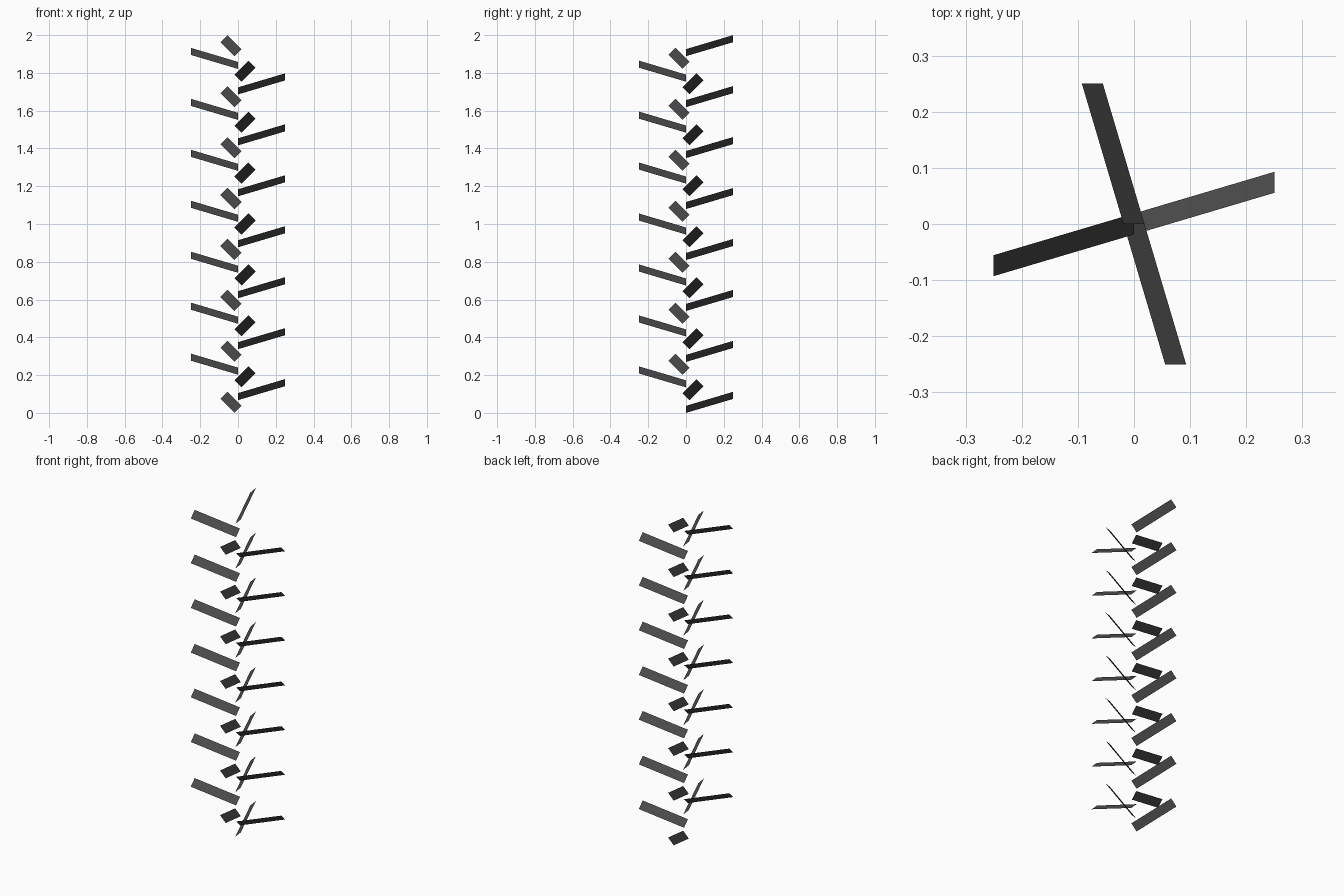
import bpy
from math import radians
from mathutils import Vector

if "Cube" in bpy.data.objects:
    bpy.data.objects.remove(bpy.data.objects["Cube"])

COUNT = 29                      # slats climbing the spiral
HALF_W = 0.0187                 # half width of a slat along each of y and z
RISE = 0.0742                   # sideways and upward drift along a slat
REACH = 0.25
HEIGHT = 2 * HALF_W + RISE
STEP = (2.0 - HEIGHT) / (COUNT - 1)

# Dark grey slat finish
dark = bpy.data.materials.new("dark_grey")
dark.diffuse_color = (0.07, 0.07, 0.07, 1)
dark.use_nodes = True
dark.node_tree.nodes["Principled BSDF"].inputs["Base Color"].default_value = dark.diffuse_color

# One flat tilted rectangle, pointing along +x and twisted 45 degrees
low, high = Vector((0, HALF_W, 0)), Vector((0, -HALF_W, 2 * HALF_W))
along = Vector((REACH, RISE, RISE))
mesh = bpy.data.meshes.new("slat")
mesh.from_pydata([low, high, high + along, low + along], [], [(0, 3, 2, 1)])
if mesh.polygons[0].normal.z < 0:
    mesh.flip_normals()
mesh.materials.append(dark)

# Spiral: starts at the back, a quarter turn clockwise per step
for i in range(COUNT):
    slat = bpy.data.objects.new(f"slat_{i + 1:02d}", mesh)
    slat.location.z = i * STEP
    slat.rotation_euler.z = radians(90 - 90 * i)
    bpy.context.collection.objects.link(slat)
